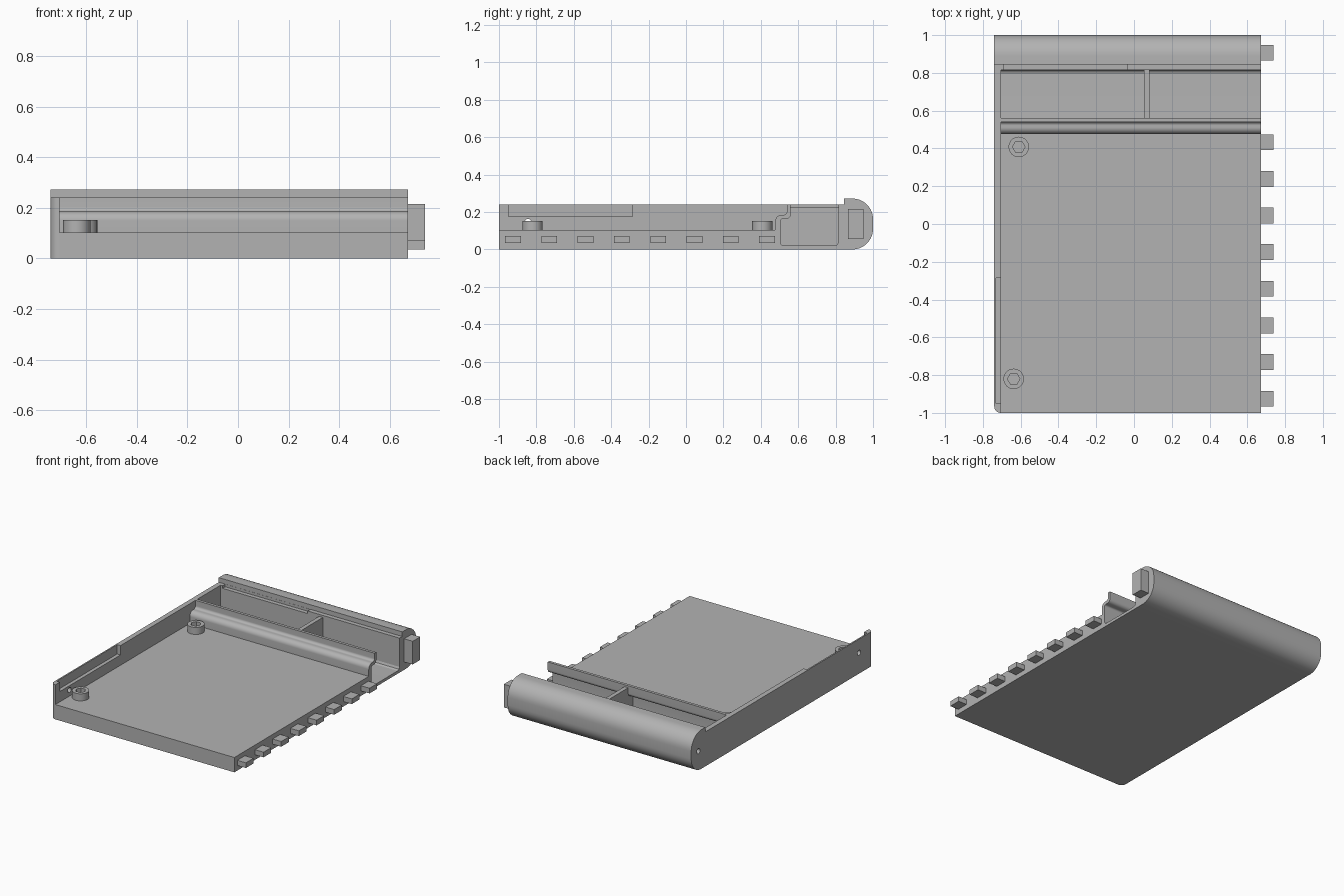
import bpy, bmesh, math
from mathutils import Vector, Matrix

if "Cube" in bpy.data.objects:
    bpy.data.objects.remove(bpy.data.objects["Cube"])

GREY = (0.45, 0.45, 0.45, 1)
mat = bpy.data.materials.new("plain grey")
mat.use_nodes = True
mat.diffuse_color = GREY
mat.node_tree.nodes["Principled BSDF"].inputs["Base Color"].default_value = GREY

LEFT, INNER, RIGHT = -0.74, -0.705, 0.672   # outer wall, inner wall, open end
SPLIT, FLOOR, RIM = 0.815, 0.103, 0.24


def finish(name, bm):
    bmesh.ops.recalc_face_normals(bm, faces=bm.faces)
    mesh = bpy.data.meshes.new(name)
    bm.to_mesh(mesh)
    bm.free()
    obj = bpy.data.objects.new(name, mesh)
    bpy.context.collection.objects.link(obj)
    mesh.materials.append(mat)
    return obj


def rounded(points, steps=10):
    """Replace each corner (u, v, radius) by a tangent arc."""
    out = []
    for i, p in enumerate(points):
        here = Vector(p[:2])
        if len(p) == 2:
            out.append(here)
            continue
        a = (Vector(points[i - 1][:2]) - here).normalized()
        b = (Vector(points[(i + 1) % len(points)][:2]) - here).normalized()
        half = a.angle(b) / 2
        centre = here + (a + b).normalized() * p[2] / math.sin(half)
        start = here + a * p[2] / math.tan(half) - centre
        end = here + b * p[2] / math.tan(half) - centre
        turn = end.angle_signed(start)
        for k in range(steps + 1):
            out.append(centre + Matrix.Rotation(turn * k / steps, 2) @ start)
    return out


def extrude_x(name, points, x0, x1):
    bm = bmesh.new()
    face = bm.faces.new([bm.verts.new((x0, u, v)) for u, v in rounded(points)])
    new = bmesh.ops.extrude_face_region(bm, geom=[face])["geom"]
    bmesh.ops.translate(bm, vec=(x1 - x0, 0, 0),
                        verts=[g for g in new if isinstance(g, bmesh.types.BMVert)])
    return finish(name, bm)


def box(name, low, high):
    return extrude_x(name, [(low[1], low[2]), (high[1], low[2]),
                            (high[1], high[2]), (low[1], high[2])], low[0], high[0])


def cylinder(name, centre, radius, depth, sides=32, axis="Z"):
    bm = bmesh.new()
    spin = Matrix.Rotation(math.pi / 2, 4, "Y" if axis == "X" else "Z")
    bmesh.ops.create_cone(bm, cap_ends=True, segments=sides, radius1=radius,
                          radius2=radius, depth=depth,
                          matrix=Matrix.Translation(centre) @ spin)
    return finish(name, bm)


def cut(obj, cutter):
    cutter.hide_render = True
    mod = obj.modifiers.new("cut", "BOOLEAN")
    mod.operation, mod.solver, mod.object = "DIFFERENCE", "EXACT", cutter
    bpy.context.view_layer.objects.active = obj
    bpy.ops.object.modifier_apply(modifier=mod.name)
    bpy.data.objects.remove(cutter)


def smooth(obj):
    bpy.ops.object.select_all(action="DESELECT")
    obj.select_set(True)
    bpy.context.view_layer.objects.active = obj
    bpy.ops.object.shade_smooth_by_angle(angle=math.radians(30))


# Floor slab, curved divider and rear compartment as one section
tray = extrude_x("tray", [
    (-1, 0), (SPLIT, 0), (SPLIT, 0.02), (0.505, 0.02, 0.02),
    (0.505, 0.163, 0.012), (0.56, 0.163, 0.025), (0.56, RIM),
    (0.54, RIM), (0.54, 0.185, 0.018), (0.477, 0.185, 0.035), (0.477, FLOOR),
    (-1, FLOOR)], INNER, RIGHT)

# Rounded rear rail with a front ledge and a fillet to the compartment floor
rail = extrude_x("rear_rail", [
    (SPLIT, 0), (1, 0, 0.11), (1, 0.272, 0.11), (0.845, 0.272),
    (0.845, RIM), (SPLIT, RIM)], LEFT, RIGHT)
cut(rail, box("ledge_cutter", (-0.69, 0.8, 0.222), (-0.035, 0.844, 0.26)))
cut(rail, cylinder("rail_hole_cutter", (LEFT, 0.92, 0.135), 0.018, 0.12, axis="X"))
fillet = extrude_x("compartment_fillet", [
    (SPLIT, 0.02), (SPLIT, 0.04), (0.809, 0.026), (0.795, 0.02)], INNER, RIGHT)

# Side wall: thinned rim, pin hole and rounded front corner
wall = box("side_wall", (LEFT, -1, 0), (INNER, SPLIT, RIM))
edges = wall.modifiers.new("corner", "BEVEL")
bpy.context.view_layer.objects.active = wall
wall.modifiers.remove(edges)
bm = bmesh.new()
bm.from_mesh(wall.data)
corner = [e for e in bm.edges
          if all(v.co.x < LEFT + 0.01 and v.co.y < -0.99 for v in e.verts)]
bmesh.ops.bevel(bm, geom=corner, offset=0.034, segments=8, profile=0.5,
                affect="EDGES")
bm.to_mesh(wall.data)
bm.free()
cut(wall, box("rim_cutter", (-0.73, -0.95, 0.175), (-0.69, -0.285, 0.3)))
cut(wall, cylinder("wall_hole_cutter", (LEFT, -0.845, 0.145), 0.018, 0.2, axis="X"))

# Rib across the compartment
extrude_x("compartment_rib", [
    (0.505, 0.02), (SPLIT, 0.02), (SPLIT, 0.226), (0.55, 0.226),
    (0.55, 0.17), (0.505, 0.16)], 0.053, 0.082)

# Round bosses with hexagonal sockets
bosses = []
for name, x, y in (("rear_boss", -0.61, 0.408), ("front_boss", -0.637, -0.82)):
    boss = cylinder(name, (x, y, 0.125), 0.054, 0.054)
    cut(boss, cylinder("socket_cutter", (x, y, 0.14), 0.033, 0.07, sides=6))
    bosses.append(boss)

# Row of locating tabs and the larger tab on the rail
for i in range(8):
    y = -0.925 + i * 0.194
    box(f"side_tab_{i + 1}", (RIGHT, y - 0.042, 0.035), (0.738, y + 0.042, 0.071))
box("rail_tab", (RIGHT, 0.866, 0.055), (0.738, 0.948, 0.216))

for obj in (tray, rail, wall, fillet, *bosses):
    smooth(obj)
